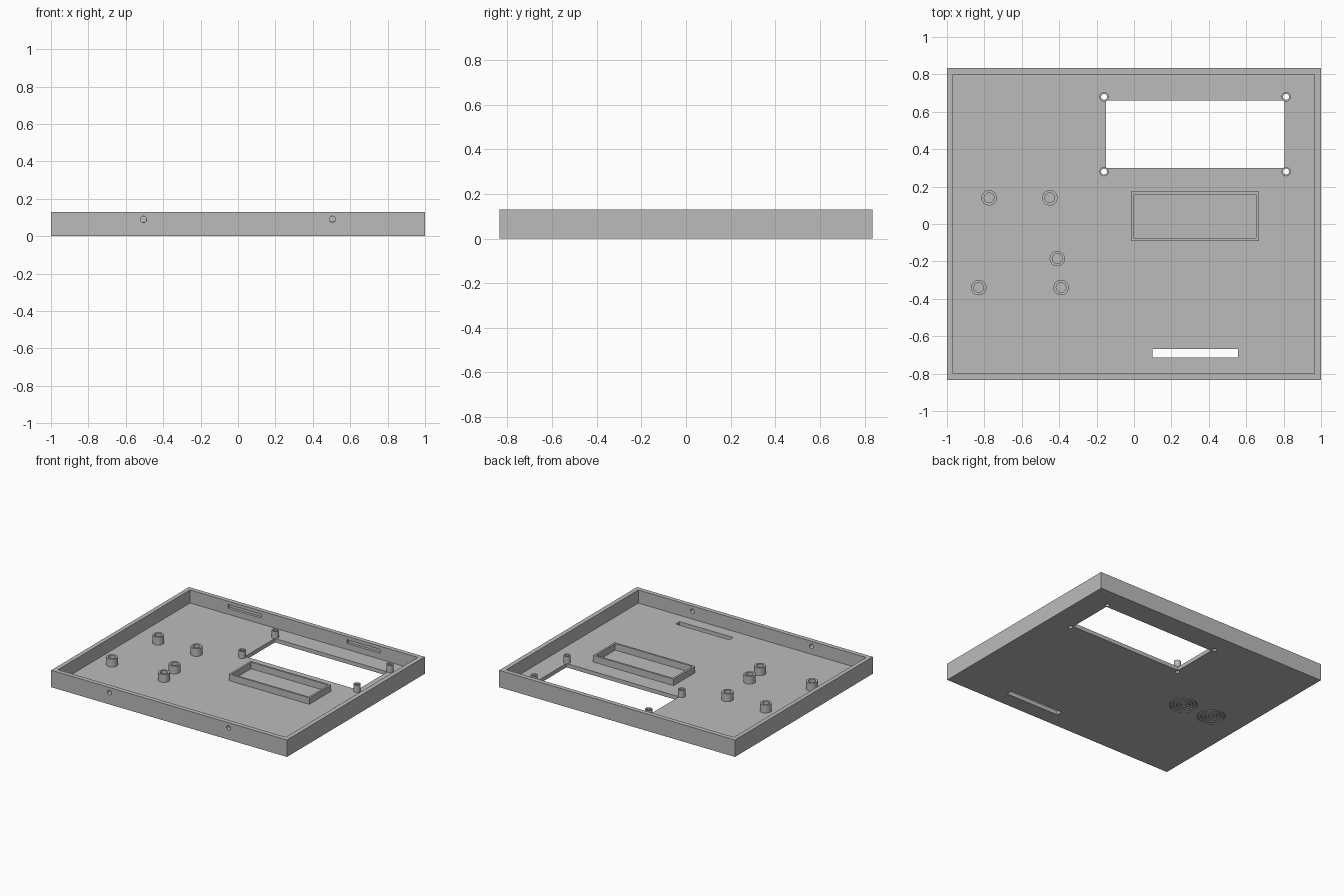
import bpy, bmesh, math
from mathutils import Matrix, Vector

cube = bpy.data.objects.get("Cube")
if cube:
    bpy.data.objects.remove(cube, do_unlink=True)

grey = bpy.data.materials.new("plain grey")
grey.use_nodes = True
colour = (0.5, 0.5, 0.5, 1)
grey.diffuse_color = colour
grey.node_tree.nodes["Principled BSDF"].inputs["Base Color"].default_value = colour

FLOOR, TOP = 0.03, 0.13
WALL_Y = 0.835


def add_object(name, bm):
    mesh = bpy.data.meshes.new(name)
    bmesh.ops.recalc_face_normals(bm, faces=bm.faces)
    bm.to_mesh(mesh)
    bm.free()
    mesh.materials.append(grey)
    obj = bpy.data.objects.new(name, mesh)
    bpy.context.collection.objects.link(obj)
    return obj


def box(name, x0, x1, y0, y1, z0, z1):
    bm = bmesh.new()
    bmesh.ops.create_cube(bm, size=1)
    lo, hi = Vector((x0, y0, z0)), Vector((x1, y1, z1))
    for v in bm.verts:
        v.co = (lo + hi) / 2 + v.co * (hi - lo)
    return add_object(name, bm)


def cylinder(name, centre, radius, depth, rotation=None):
    bm = bmesh.new()
    matrix = Matrix.Translation(centre) @ (rotation or Matrix())
    bmesh.ops.create_cone(bm, cap_ends=True, segments=32, radius1=radius,
                          radius2=radius, depth=depth, matrix=matrix)
    return add_object(name, bm)


def ring(name, x, y, r_in, r_out, z0, z1):
    """Upright tube with a square section."""
    bm = bmesh.new()
    n = 32
    section = ((r_in, z0), (r_out, z0), (r_out, z1), (r_in, z1))
    loops = []
    for i in range(n):
        a = math.tau * i / n
        loops.append([bm.verts.new((x + r * math.cos(a), y + r * math.sin(a), z))
                      for r, z in section])
    for i in range(n):
        a, b = loops[i], loops[(i + 1) % n]
        for k in range(4):
            m = (k + 1) % 4
            bm.faces.new((a[k], a[m], b[m], b[k]))
    return add_object(name, bm)


def cut(target, cutters):
    """Subtract the cutters, then remove them."""
    for c in cutters:
        c.hide_render = True
        mod = target.modifiers.new("cut", 'BOOLEAN')
        mod.operation = 'DIFFERENCE'
        mod.solver = 'EXACT'
        mod.object = c
    graph = bpy.context.evaluated_depsgraph_get()
    target.data = bpy.data.meshes.new_from_object(target.evaluated_get(graph))
    target.modifiers.clear()
    for c in cutters:
        bpy.data.objects.remove(c, do_unlink=True)


def smooth(obj):
    bpy.ops.object.select_all(action='DESELECT')
    obj.select_set(True)
    bpy.context.view_layer.objects.active = obj
    bpy.ops.object.shade_smooth_by_angle(angle=math.radians(30))


# Tray with a display window and a slot in the floor
tray = box("tray", -1, 1, -WALL_Y, WALL_Y, 0, TOP)
cutters = [
    box("cavity_cutter", -0.967, 0.965, -0.8, 0.8, FLOOR, 0.3),
    box("window_cutter", -0.15, 0.805, 0.3, 0.66, -0.1, 0.1),
    box("slot_cutter", 0.1, 0.555, -0.715, -0.668, -0.1, 0.1),
]

# Screw holes in the front wall and matching pockets inside the back wall
sideways = Matrix.Rotation(math.pi / 2, 4, 'X')
for side in (-1, 1):
    x = 0.505 * side
    cutters.append(cylinder("screw_cutter", (x, -WALL_Y, 0.09), 0.017, 0.2, sideways))
    cutters.append(box("pocket_cutter", x - 0.14, x + 0.14, 0.79, 0.82, 0.076, 0.105))

# Post holes through the floor
post_spots = [(x, y) for x in (-0.16, 0.813) for y in (0.28, 0.68)]
for x, y in post_spots:
    cutters.append(cylinder("post_hole_cutter", (x, y, 0), 0.016, 0.2))

# Two round grilles of shallow grooves under the floor
for x in (-0.743, -0.49):
    for r in (0.02, 0.045, 0.07, 0.095):
        cutters.append(ring("groove_cutter", x, -0.047, r - 0.004, r + 0.004, -0.01, 0.008))
cut(tray, cutters)
smooth(tray)

# Hollow posts at the window corners, trimmed clear of the opening
for i, (x, y) in enumerate(post_spots):
    smooth(ring(f"window_post_{i + 1}", x, y, 0.016, 0.025, FLOOR - 0.001, 0.085))

# Wide bosses on the floor
bosses = ((-0.775, 0.14), (-0.45, 0.14), (-0.41, -0.185), (-0.83, -0.34), (-0.39, -0.34))
for i, (x, y) in enumerate(bosses):
    smooth(ring(f"boss_{i + 1}", x, y, 0.026, 0.041, FLOOR - 0.001, 0.09))

# Raised rectangular frame
frame = box("raised_frame", -0.015, 0.668, -0.09, 0.173, FLOOR - 0.001, 0.08)
cut(frame, [box("frame_cutter", 0, 0.653, -0.075, 0.158, 0, 0.2)])
